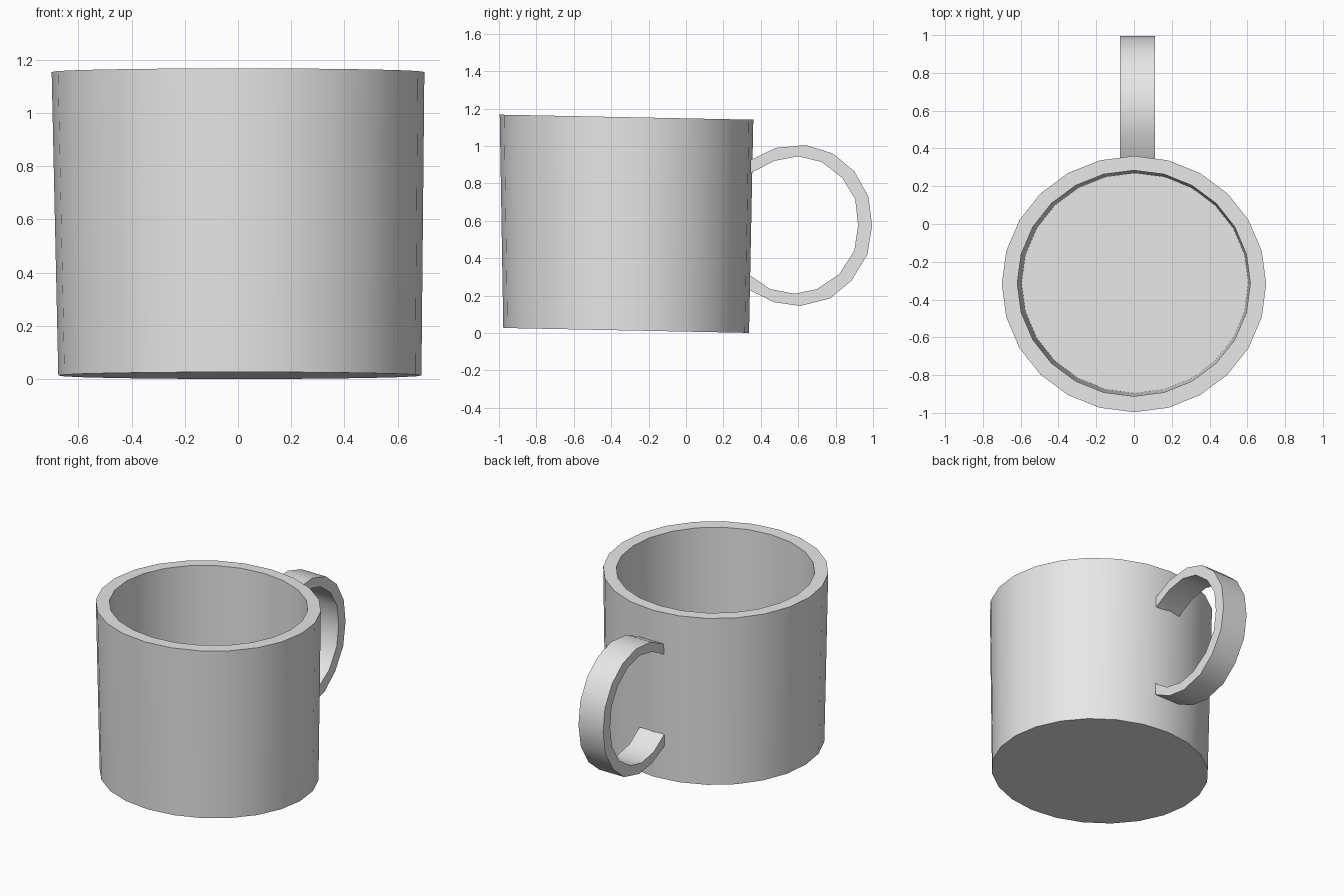
import bpy, bmesh, math
from mathutils import Vector

cube = bpy.data.objects.get("Cube")
if cube:
    bpy.data.objects.remove(cube, do_unlink=True)

grey = bpy.data.materials.new("plain grey")
grey.use_nodes = True
grey.diffuse_color = (0.8, 0.8, 0.8, 1)
grey.node_tree.nodes["Principled BSDF"].inputs["Base Color"].default_value = (0.8, 0.8, 0.8, 1)

SIDES = 24


def finish(bm, name):
    """Turn a bmesh into a shaded object."""
    bmesh.ops.recalc_face_normals(bm, faces=bm.faces)
    mesh = bpy.data.meshes.new(name)
    bm.to_mesh(mesh)
    bm.free()
    mesh.materials.append(grey)
    obj = bpy.data.objects.new(name, mesh)
    bpy.context.collection.objects.link(obj)
    bpy.ops.object.select_all(action='DESELECT')
    obj.select_set(True)
    bpy.context.view_layer.objects.active = obj
    bpy.ops.object.shade_smooth_by_angle(angle=math.radians(30))
    return obj


def ring(bm, x, y, z, rx, ry, tilt=-0.02):
    """Slightly tilted ellipse of vertices."""
    verts = []
    for i in range(SIDES):
        a = math.tau * i / SIDES
        dy = ry * math.sin(a)
        verts.append(bm.verts.new((x + rx * math.cos(a), y + dy, z + tilt * dy)))
    return verts


def bridge(bm, a, b):
    for i in range(len(a)):
        j = (i + 1) % len(a)
        bm.faces.new((a[i], a[j], b[j], b[i]))


# Cup body: base, outer wall, rim, inner wall, floor
bm = bmesh.new()
rings = [
    ring(bm, 0.007, -0.32, 0.014, 0.682, 0.657),
    ring(bm, 0, -0.318, 1.154, 0.70, 0.678),
    ring(bm, -0.001, -0.314, 1.154, 0.617, 0.598),
    ring(bm, 0.005, -0.313, 0.09, 0.60, 0.582),
]
for low, high in zip(rings, rings[1:]):
    bridge(bm, low, high)
bm.faces.new(rings[0])
bm.faces.new(rings[-1])
finish(bm, "cup_body")

# Handle: outer and inner outlines (y, z) swept across its width
outer = [(.345, .925), (.48, .99), (.64, 1.005), (.785, .96), (.9, .865), (.975, .73), (.995, .575),
         (.97, .42), (.885, .28), (.77, .185), (.61, .145), (.47, .165), (.34, .23)]
inner = [(.345, .855), (.47, .92), (.6, .945), (.725, .915), (.835, .83), (.905, .715), (.92, .575),
         (.9, .44), (.82, .315), (.7, .235), (.58, .21), (.45, .235), (.34, .31)]
bm = bmesh.new()
sections = []
for o, i in zip(outer, inner):
    corners = [(-0.075, *o), (0.11, *o), (0.11, *i), (-0.075, *i)]
    sections.append([bm.verts.new(Vector(c)) for c in corners])
for a, b in zip(sections, sections[1:]):
    bridge(bm, a, b)
bm.faces.new(sections[0])
bm.faces.new(sections[-1])
finish(bm, "handle")
